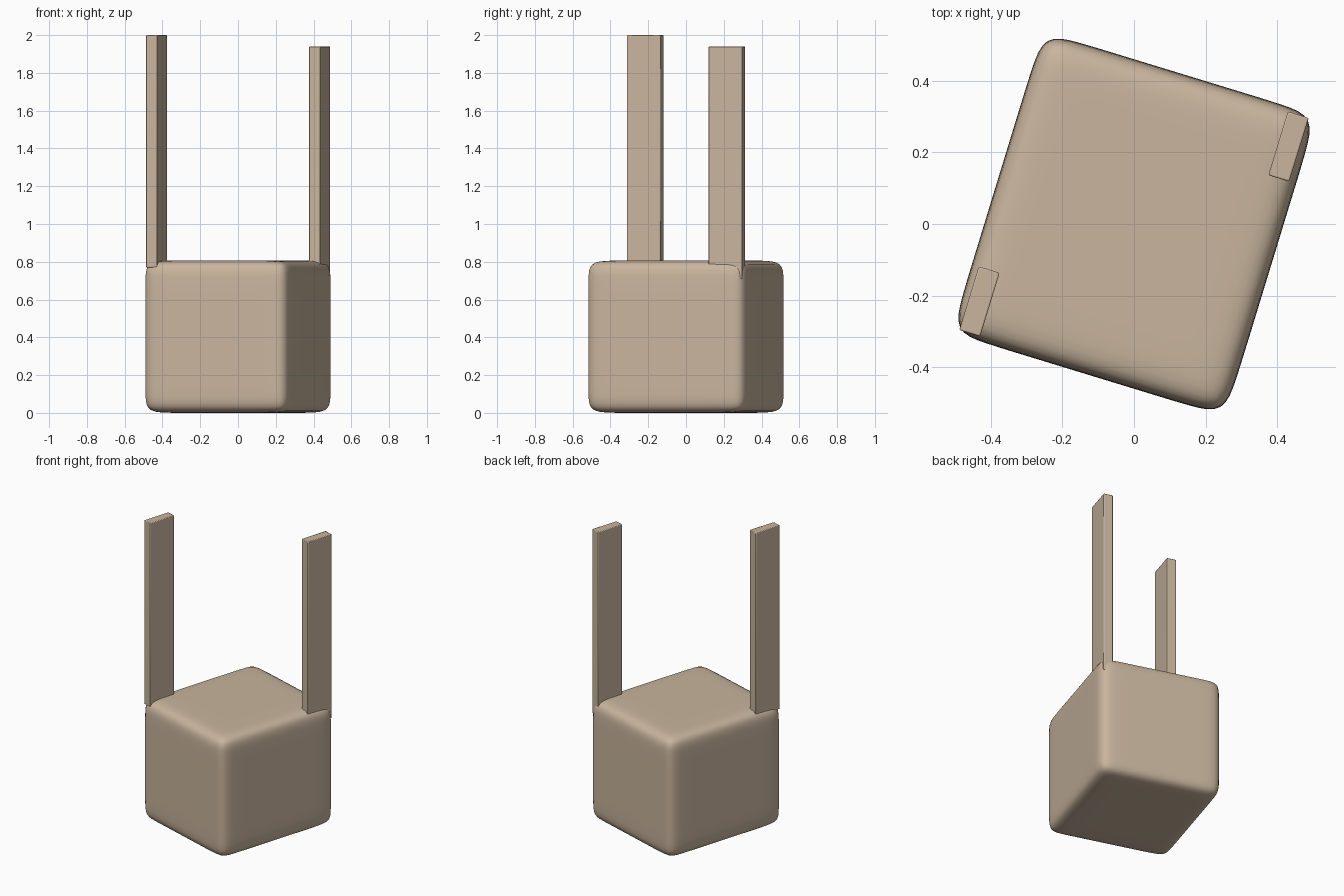
import bpy
import math
from mathutils import Matrix

if "Cube" in bpy.data.objects:
    bpy.data.objects.remove(bpy.data.objects["Cube"])

ROT = Matrix.Rotation(math.radians(-17), 4, 'Z')  # whole model is turned

tan = bpy.data.materials.new("tan")
tan.diffuse_color = (0.58, 0.46, 0.34, 1)
tan.use_nodes = True
tan.node_tree.nodes["Principled BSDF"].inputs["Base Color"].default_value = tan.diffuse_color


def box(name, lo, hi):
    """Box between two corners, given in the model's turned frame."""
    bpy.ops.mesh.primitive_cube_add(size=1)
    ob = bpy.context.object
    ob.name = name
    size = [h - l for l, h in zip(lo, hi)]
    mid = [(h + l) / 2 for l, h in zip(lo, hi)]
    ob.data.transform(Matrix.Translation(mid) @ Matrix.Diagonal((*size, 1)))
    ob.matrix_world = ROT
    ob.data.materials.append(tan)
    return ob


# Soft-edged block: creased subdivision cube
body = box("body", (-0.40, -0.44, 0.0), (0.40, 0.44, 0.807))
crease = body.data.attributes.new("crease_edge", 'FLOAT', 'EDGE')
for c in crease.data:
    c.value = 0.53
sub = body.modifiers.new("soften", 'SUBSURF')
sub.levels = sub.render_levels = 5
bpy.ops.object.shade_smooth()

# Two upright posts at opposite corners, the right one slightly lower
for name, side, top in (("left_post", -1, 2.0), ("right_post", 1, 1.94)):
    u = sorted((side * 0.319, side * 0.38))
    v = sorted((side * 0.24, side * 0.426))
    post = box(name, (u[0], v[0], top - 1.23), (u[1], v[1], top))
    bev = post.modifiers.new("edge", 'BEVEL')
    bev.width = 0.004
    bev.segments = 2
    bpy.ops.object.shade_smooth_by_angle(angle=math.radians(30))
